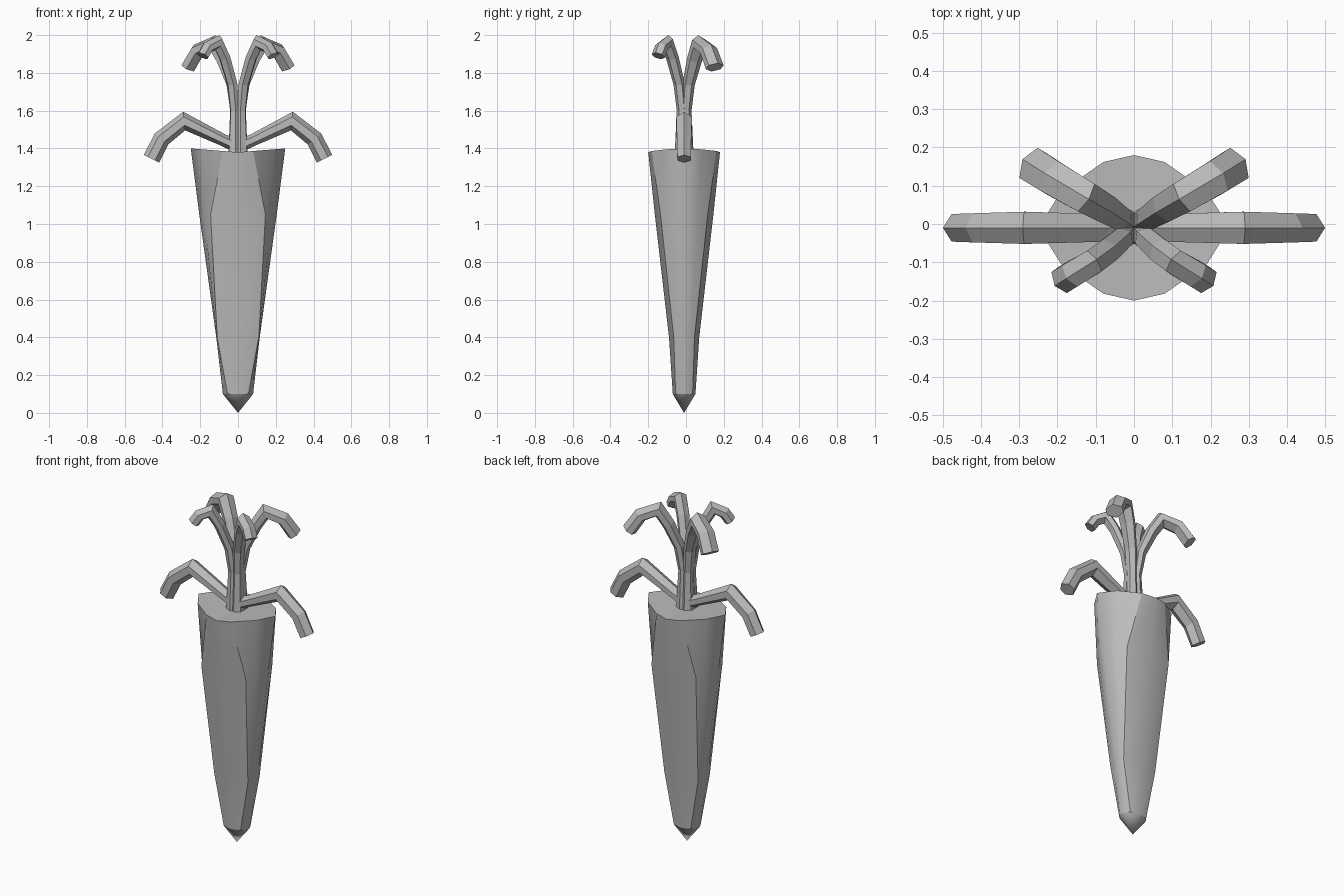
import bpy, bmesh, math
from mathutils import Vector

if "Cube" in bpy.data.objects:
    bpy.data.objects.remove(bpy.data.objects["Cube"])

grey = bpy.data.materials.new("plain grey")
grey.use_nodes = True
COLOUR = (0.5, 0.5, 0.5, 1)
grey.diffuse_color = COLOUR
grey.node_tree.nodes["Principled BSDF"].inputs["Base Color"].default_value = COLOUR

CY = -0.01  # depth of the central axis


def finish(name, bm):
    bmesh.ops.recalc_face_normals(bm, faces=bm.faces)
    mesh = bpy.data.meshes.new(name)
    bm.to_mesh(mesh)
    bm.free()
    mesh.materials.append(grey)
    obj = bpy.data.objects.new(name, mesh)
    bpy.context.collection.objects.link(obj)
    return obj


def bridge(bm, a, b):
    n = len(a)
    return [bm.faces.new((a[i], a[(i + 1) % n], b[(i + 1) % n], b[i])) for i in range(n)]


# Tapered root: each ring is a quarter outline (front, corner, shoulder, side)
RINGS = [
    (0.10, [(0, .060), (.055, .045), (.070, .025), (.080, 0)]),
    (0.40, [(0, .080), (.110, .055), (.113, .030), (.115, 0)]),
    (1.05, [(0, .155), (.145, .125), (.180, .070), (.205, 0)]),
    (1.38, [(0, .190), (.080, .172), (.190, .095), (.250, 0)]),
]


def full_ring(quarter):
    right = [(x, -y) for x, y in quarter] + [(x, y) for x, y in quarter[-2::-1]]
    return right + [(-x, y) for x, y in right[-2:0:-1]]


bm = bmesh.new()
rows = []
for z, quarter in RINGS:
    # the rim rises slightly toward the sides
    rows.append([bm.verts.new((x, y + CY, z + (0.02 * abs(x) / 0.25 if z > 1.2 else 0)))
                 for x, y in full_ring(quarter)])
tip = bm.verts.new((0, CY, 0))
n = len(rows[0])
for a, b in zip(rows, rows[1:]):
    bridge(bm, a, b)
for i in range(n):
    bm.faces.new((tip, rows[0][(i + 1) % n], rows[0][i]))
centre = bm.verts.new((0, CY, 1.38))
top_faces = [bm.faces.new((centre, rows[-1][i], rows[-1][(i + 1) % n])) for i in range(n)]
for f in bm.faces:
    f.smooth = f not in top_faces
# crisp creases along the four corners and around the rim
for a, b in zip(rows, rows[1:]):
    for i in (1, 5, 7, 11):
        bm.edges.get((a[i], b[i])).smooth = False
for row in (rows[0], rows[-1]):
    for i in range(n):
        bm.edges.get((row[i], row[(i + 1) % n])).smooth = False
finish("root", bm)


# Leaves: a six-sided section swept along a bent path with mitred joints
def leaf(name, path, mirror):
    pts = [Vector((p[0] * mirror, p[1], p[2])) for p in path]
    out = pts[-1] - pts[0]
    side = Vector((-out.y, out.x, 0)).normalized()
    bm = bmesh.new()
    rows = []
    for i, p in enumerate(pts):
        before = (p - pts[i - 1]).normalized() if i else None
        after = (pts[i + 1] - p).normalized() if i < len(pts) - 1 else None
        t = ((before or after) + (after or before)).normalized()
        mitre = 1 / max(0.6, t.dot(after or before))
        up = t.cross(side).normalized()
        w, h = path[i][3:]
        h *= mitre
        section = [(0, h), (w, h * .45), (w, -h * .45), (0, -h), (-w, -h * .45), (-w, h * .45)]
        rows.append([bm.verts.new(p + side * u + up * v) for u, v in section])
    for a, b in zip(rows, rows[1:]):
        bridge(bm, a, b)
    bm.faces.new(rows[0])
    bm.faces.new(rows[-1])
    finish(name, bm)


# path points: x, y, z, half width, half thickness
LEAVES = {
    "side_leaf": [(0, CY, 1.41, .036, .035), (.08, CY, 1.445, .036, .032),
                  (.285, CY, 1.545, .042, .042), (.405, CY, 1.45, .038, .045),
                  (.458, CY, 1.345, .036, .046)],
    "back_leaf": [(.018, .004, 1.38, .032, .036), (.018, .002, 1.60, .025, .025),
                  (.034, .014, 1.74, .030, .030), (.082, .045, 1.87, .038, .035),
                  (.130, .072, 1.955, .042, .036), (.212, .120, 1.918, .045, .038),
                  (.263, .152, 1.830, .046, .040)],
    "front_leaf": [(.018, -.024, 1.38, .032, .036), (.018, -.022, 1.60, .025, .025),
                   (.030, -.036, 1.74, .028, .028), (.070, -.072, 1.88, .032, .030),
                   (.108, -.100, 1.960, .033, .032), (.160, -.130, 1.935, .034, .032),
                   (.186, -.146, 1.890, .034, .032)],
}
for name, path in LEAVES.items():
    leaf(name + "_left", path, 1)
    leaf(name + "_right", path, -1)
